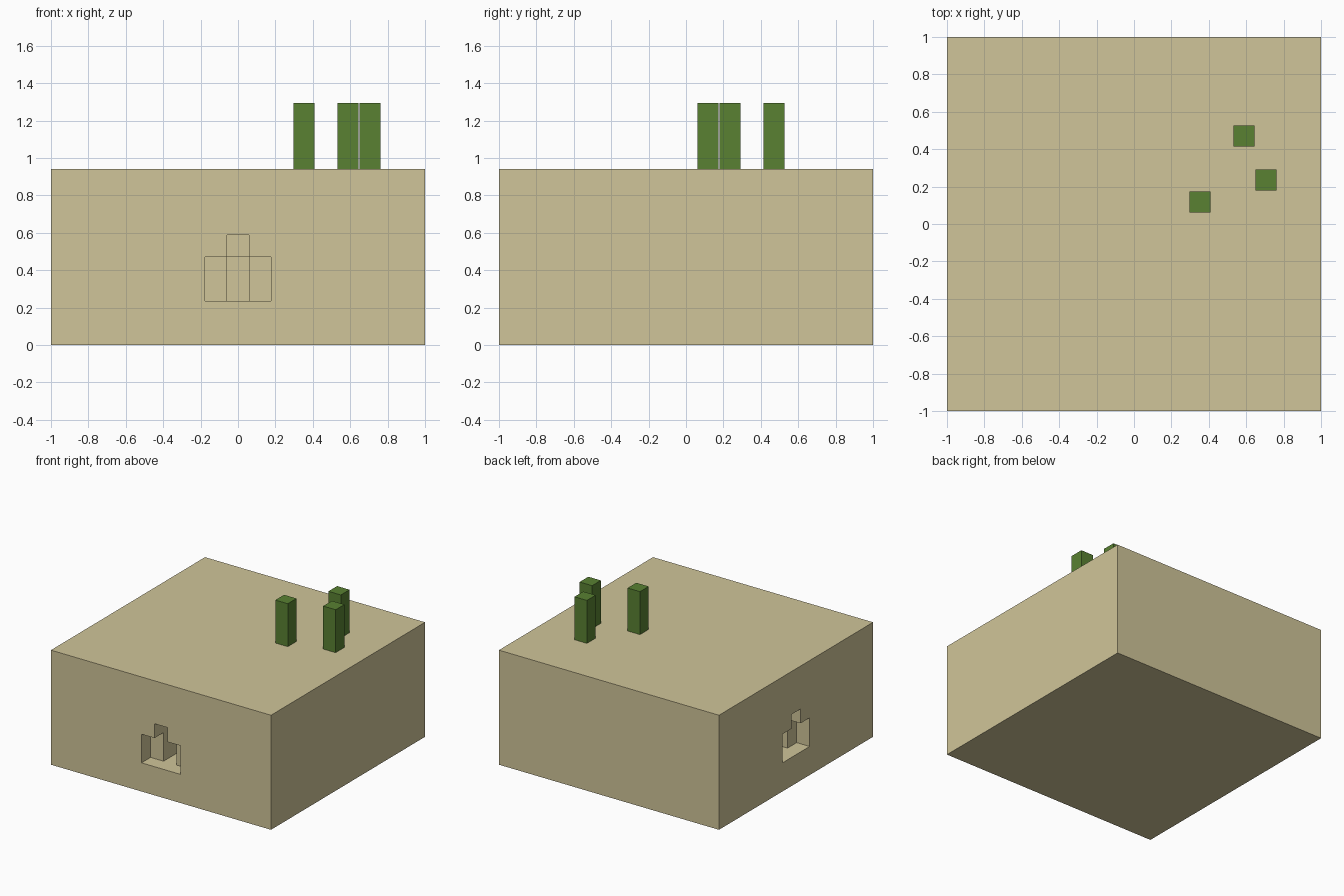
import bpy
from mathutils import Matrix, Vector

old = bpy.data.objects.get("Cube")
if old:
    bpy.data.objects.remove(old, do_unlink=True)

U = 2 / 17  # one building block


def material(name, color):
    m = bpy.data.materials.new(name)
    m.use_nodes = True
    m.diffuse_color = color
    m.node_tree.nodes["Principled BSDF"].inputs["Base Color"].default_value = color
    return m


sand = material("sandstone", (0.63, 0.558, 0.319, 1))
green = material("cactus_green", (0.10, 0.22, 0.032, 1))


def box(name, low, high, mat):
    """Box between two corners given in blocks."""
    low, high = Vector(low) * U, Vector(high) * U
    bpy.ops.mesh.primitive_cube_add(size=1)
    ob = bpy.context.object
    ob.name = name
    size = high - low
    ob.data.transform(Matrix.Translation((low + high) / 2) @ Matrix.Diagonal((*size, 1)))
    ob.data.materials.append(mat)
    return ob


def cut(target, cutter):
    mod = target.modifiers.new("cut", "BOOLEAN")
    mod.operation = "DIFFERENCE"
    mod.solver = "EXACT"
    mod.object = cutter
    bpy.context.view_layer.objects.active = target
    bpy.ops.object.modifier_apply(modifier=mod.name)
    bpy.data.objects.remove(cutter, do_unlink=True)


# Solid sandstone block
block = box("sandstone_block", (-8.5, -8.5, 0), (8.5, 8.5, 8), sand)

# Stepped doorways in the front and the -x side: half width, top, depth
steps = [(1.5, 4, 1), (0.5, 5, 2), (0.5, 4, 4)]
for turn in (0, -90):
    spin = Matrix.Rotation(turn * 3.14159265 / 180, 4, "Z")
    for half, top, depth in steps:
        cutter = box("doorway_cutter", (-half, -9.5, 2), (half, depth - 8.5, top), sand)
        cutter.data.transform(spin)
        cutter.hide_render = True
        cut(block, cutter)

# Three cactus columns on the roof
for i, (x, y) in enumerate([(3, 1), (5, 4), (6, 2)]):
    box(f"cactus_{i + 1}", (x - 0.48, y - 0.48, 8), (x + 0.48, y + 0.48, 11), green)
